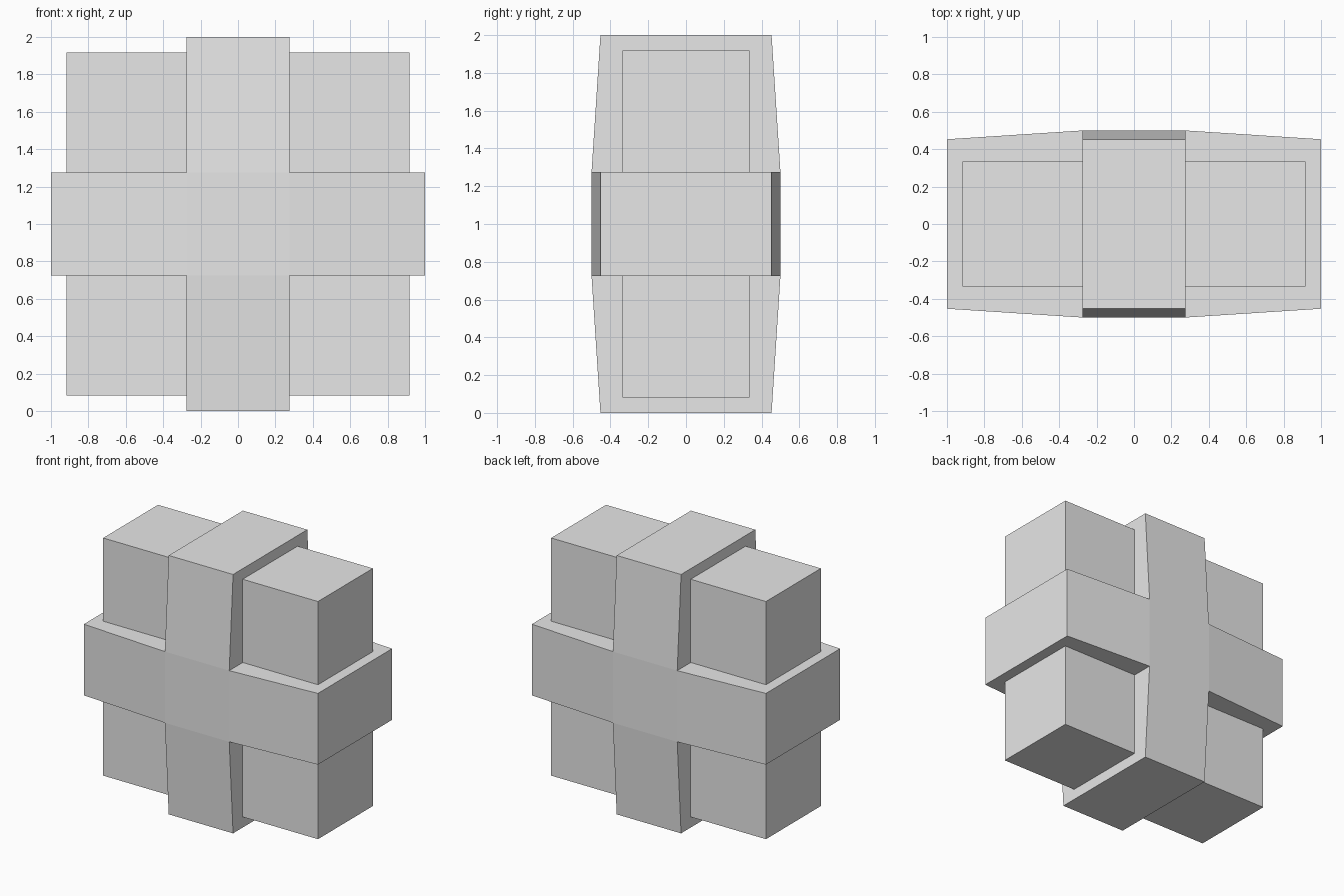
import bpy
import bmesh
from mathutils import Vector

default_cube = bpy.data.objects.get("Cube")
if default_cube:
    bpy.data.objects.remove(default_cube, do_unlink=True)

CENTRE = Vector((0, 0, 1))
BAND = 0.275        # half width of the bands
DEPTH = 0.5         # half depth where the bands cross
END_DEPTH = 0.453   # half depth at the band ends
CORE = 0.918        # half width and height of the wrapped block
CORE_DEPTH = 0.335

grey = bpy.data.materials.new("plain grey")
grey.use_nodes = True
grey.diffuse_color = (0.8, 0.8, 0.8, 1)
grey.node_tree.nodes["Principled BSDF"].inputs["Base Color"].default_value = (0.8, 0.8, 0.8, 1)


def box_mesh(half_size):
    bm = bmesh.new()
    bmesh.ops.create_cube(bm, size=2)
    bmesh.ops.scale(bm, vec=half_size, verts=bm.verts)
    return bm


def add_object(name, bm):
    bmesh.ops.recalc_face_normals(bm, faces=bm.faces)
    mesh = bpy.data.meshes.new(name)
    bm.to_mesh(mesh)
    bm.free()
    mesh.materials.append(grey)
    obj = bpy.data.objects.new(name, mesh)
    obj.location = CENTRE
    bpy.context.collection.objects.link(obj)


# Crossed bands: a central box with four arms tapering towards their ends
bands = box_mesh((BAND, DEPTH, BAND))
bands.normal_update()
sides = [f for f in bands.faces if abs(f.normal.y) < 0.5]
for face in sides:
    outward = face.normal.copy()
    arm = bmesh.ops.extrude_discrete_faces(bands, faces=[face])["faces"][0]
    bmesh.ops.translate(bands, vec=outward * (1 - BAND), verts=arm.verts)
    bmesh.ops.scale(bands, vec=(1, END_DEPTH / DEPTH, 1), verts=arm.verts)
add_object("crossed_bands", bands)

# Four corner blocks set into the angles of the bands
half = (CORE - BAND) / 2
middle = (CORE + BAND) / 2
for side, sx in (("right", -1), ("left", 1)):
    for level, sz in (("lower", -1), ("upper", 1)):
        block = box_mesh((half, CORE_DEPTH, half))
        bmesh.ops.translate(block, vec=(sx * middle, 0, sz * middle), verts=block.verts)
        add_object(f"{level}_{side}_block", block)
